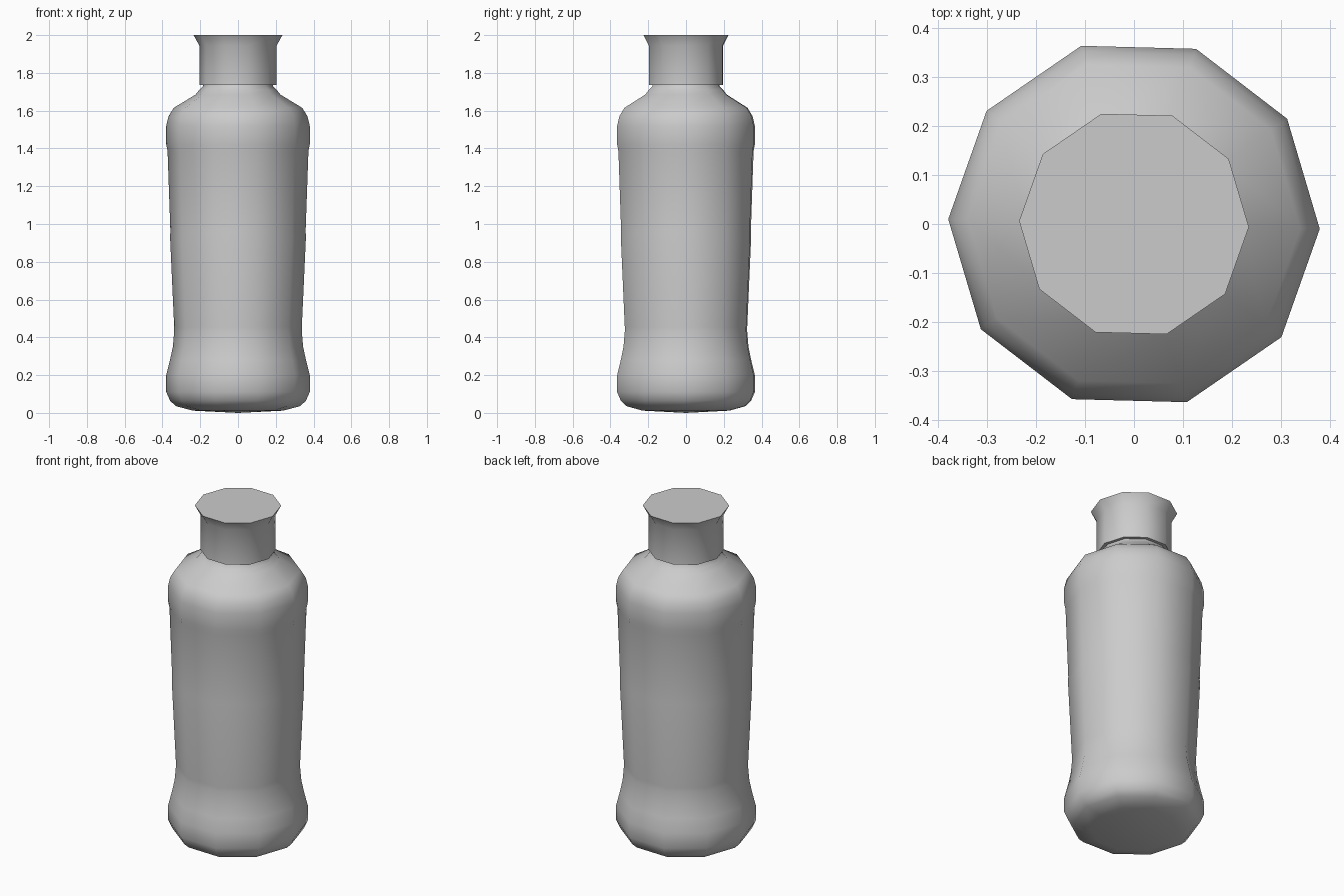
import bpy, bmesh, math

cube = bpy.data.objects.get("Cube")
if cube:
    bpy.data.objects.remove(cube, do_unlink=True)

SIDES = 10
TWIST = math.radians(-1.5)

grey = bpy.data.materials.new("plain grey")
grey.use_nodes = True
grey.diffuse_color = (0.6, 0.6, 0.6, 1)
grey.node_tree.nodes["Principled BSDF"].inputs["Base Color"].default_value = (0.6, 0.6, 0.6, 1)


def lathe(name, profile, bottom_tip=None, sharp=50):
    """Spin a (radius, height) profile into a closed ten-sided part."""
    bm = bmesh.new()
    rings = []
    for r, z in profile:
        angles = [TWIST + math.tau * i / SIDES for i in range(SIDES)]
        rings.append([bm.verts.new((r * math.cos(a), r * math.sin(a), z)) for a in angles])
    for low, high in zip(rings, rings[1:]):
        for i in range(SIDES):
            j = (i + 1) % SIDES
            bm.faces.new((low[i], low[j], high[j], high[i]))
    bm.faces.new(rings[-1])
    if bottom_tip is None:
        bm.faces.new(rings[0][::-1])
    else:
        tip = bm.verts.new((0, 0, bottom_tip))
        for i in range(SIDES):
            bm.faces.new((rings[0][(i + 1) % SIDES], rings[0][i], tip))
    bmesh.ops.recalc_face_normals(bm, faces=bm.faces)
    mesh = bpy.data.meshes.new(name)
    bm.to_mesh(mesh)
    bm.free()
    mesh.materials.append(grey)
    obj = bpy.data.objects.new(name, mesh)
    bpy.context.collection.objects.link(obj)
    bpy.ops.object.select_all(action="DESELECT")
    obj.select_set(True)
    bpy.context.view_layer.objects.active = obj
    bpy.ops.object.shade_smooth_by_angle(angle=math.radians(sharp))
    return obj


# Bottle: rounded foot, pinched waist, banded wall, shoulder and neck
lathe("bottle_body", [
    (0.24, 0.012), (0.33, 0.036), (0.36, 0.065), (0.38, 0.11), (0.38, 0.20),
    (0.36, 0.28), (0.345, 0.35), (0.338, 0.43), (0.338, 0.455),
    (0.36, 0.935), (0.358, 0.96),
    (0.373, 1.385), (0.38, 1.42), (0.38, 1.52), (0.368, 1.57), (0.34, 1.615),
    (0.225, 1.685), (0.205, 1.71), (0.185, 1.73), (0.185, 1.76),
], bottom_tip=0.0)

# Cap: straight wall with a flared rim and flat top
lathe("cap", [(0.205, 1.735), (0.205, 1.945), (0.235, 2.0)])
